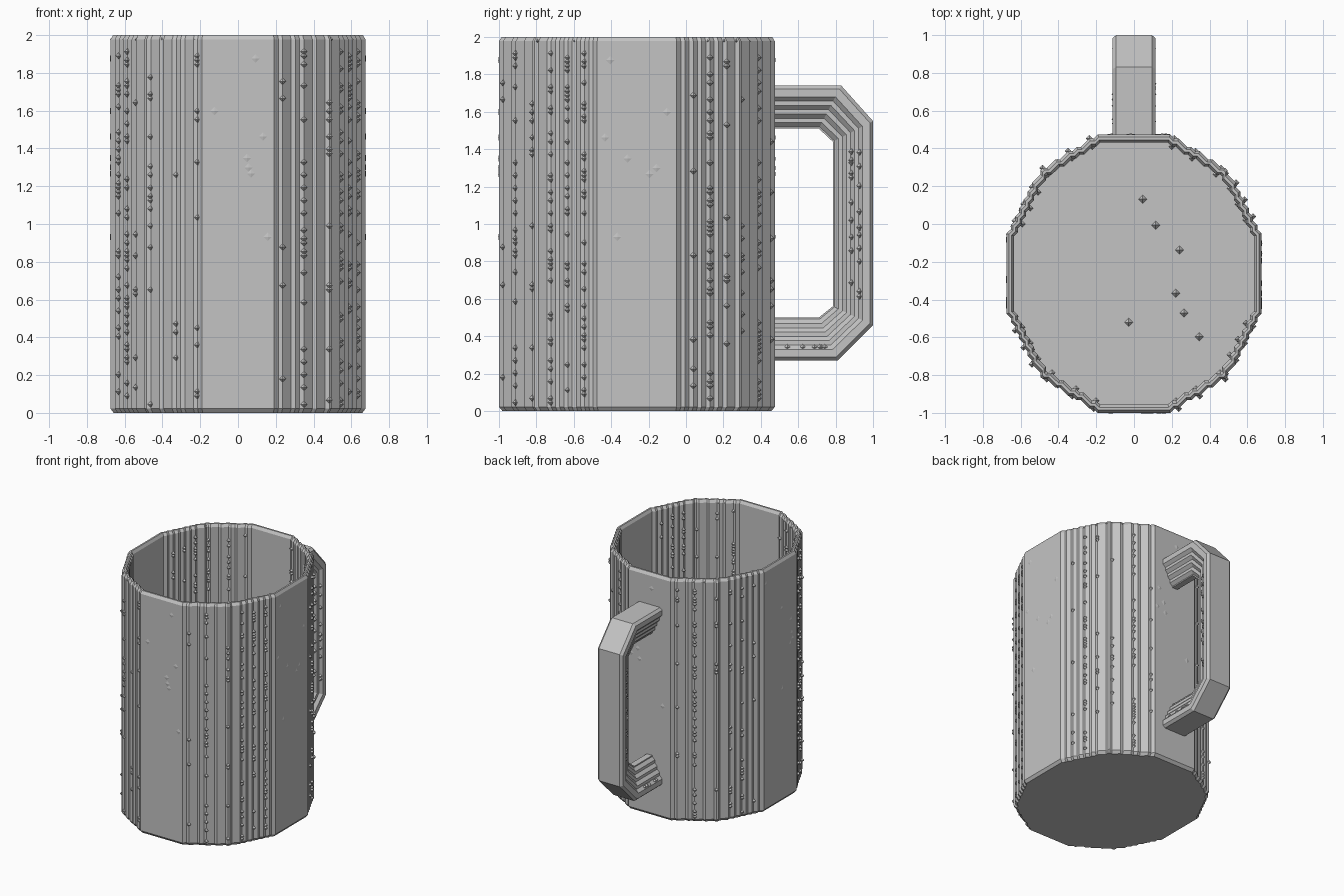
import bpy
import math
import random
from itertools import product

random.seed(4)
cube = bpy.data.objects.get("Cube")
if cube:
    bpy.data.objects.remove(cube)

RX, RY, CY = 0.675, 0.7375, -0.2625   # cup radii and centre
NX, NY = 30, 33                       # stair steps along each radius
H = RX / NX
TOP = 2.0

grey = bpy.data.materials.new("plain grey")
grey.use_nodes = True
grey.diffuse_color = (0.55, 0.55, 0.55, 1)
grey.node_tree.nodes["Principled BSDF"].inputs["Base Color"].default_value = grey.diffuse_color


def add_object(name, verts, faces):
    mesh = bpy.data.meshes.new(name)
    mesh.from_pydata(verts, [], faces)
    mesh.update()
    mesh.materials.append(grey)
    obj = bpy.data.objects.new(name, mesh)
    bpy.context.collection.objects.link(obj)
    return obj


def loft(name, rings):
    """Skin a list of equal-length rings and cap both ends."""
    n = len(rings[0])
    verts = [p for ring in rings for p in ring]
    faces = [tuple(reversed(range(n))), tuple(range(len(verts) - n, len(verts)))]
    for r in range(len(rings) - 1):
        for i in range(n):
            a, b = r * n + i, r * n + (i + 1) % n
            faces.append((a, b, b + n, a + n))
    return add_object(name, verts, faces)


def add_bumps(name, spots):
    """Small eight-sided nubs; each spot is a centre and three radii."""
    verts, faces = [], []
    for (x, y, z), (a, b, c) in spots:
        k = len(verts)
        verts += [(x - a, y, z), (x + a, y, z), (x, y - b, z),
                  (x, y + b, z), (x, y, z - c), (x, y, z + c)]
        for i, j, m in product((0, 1), repeat=3):
            face = (k + i, k + 2 + j, k + 4 + m)
            faces.append(face if (i + j + m) % 2 else face[::-1])
    return add_object(name, verts, faces)


# Stepped twelve-sided outline: one quarter, then mirrored
def column_height(u):
    c, s = math.cos(math.pi / 6), 0.5
    return min(1, (1 - u * c) / s, (1 - u * s) / c)


quarter, level = [], NY
for i in range(NX):
    new = min(NY, round(NY * column_height((i + 0.5) / NX) + 0.3))
    quarter += [(i, level - k - 0.5) for k in range(level - new)]
    quarter.append((i + 0.5, new))
    level = new
quarter += [(NX, level - k - 0.5) for k in range(level)]

back = quarter[::-1]
grid = back + [(-x, y) for x, y in quarter]
grid += [(-x, -y) for x, y in back] + [(x, -y) for x, y in quarter]


def is_corner(i):
    (ax, ay), (bx, by), (cx, cy) = grid[i - 1], grid[i], grid[(i + 1) % len(grid)]
    return abs((bx - ax) * (cy - by) - (by - ay) * (cx - bx)) > 1e-6


outline = [(x * RX / NX, y * RY / NY) for i, (x, y) in enumerate(grid) if is_corner(i)]


def ring(scale, z):
    return [(x * scale, CY + y * scale, z) for x, y in outline]


# Cup: outer wall, bevelled rim, inner wall and floor
WALL = 0.94
loft("cup", [ring(0.975, 0), ring(1, H), ring(1, TOP - H), ring(0.98, TOP),
             ring(0.96, TOP), ring(WALL, TOP - H), ring(WALL, 0.05)])

# Nubs along some of the step columns, outside and inside
nubs = []
for scale in (1, WALL):
    for i, (x, y) in enumerate(outline):
        if abs(x) > RX - H / 4 or abs(y) > RY - H / 4 or i % 4:
            continue
        density = random.choice((0.08, 0.2, 0.35))
        for k in range(2, int(TOP / H) - 2):
            if random.random() < density:
                nubs.append(((x * scale, CY + y * scale, k * H), (H * 0.8,) * 3))
add_bumps("wall_nubs", nubs)

# Chips along the rim
add_bumps("rim_nubs", [((x * 0.97, CY + y * 0.97, TOP - H), (H, H, H))
                       for x, y in random.sample(outline, 30)])

# Sparse specks on the flat panels and the floor
specks = []
for _ in range(7):
    z = random.uniform(0.1, 1.9)
    for side in (-1, 1):
        specks.append(((random.uniform(-0.17, 0.17), CY + side * RY, z), (H, 0.004, H)))
        specks.append(((side * RX, CY + random.uniform(-0.18, 0.18), z), (0.004, H, H)))
    specks.append(((random.uniform(-0.4, 0.4), CY + random.uniform(-0.4, 0.4), 0.05), (H, H, H)))
add_bumps("panel_specks", specks)

# Handle: flat outside, stepping narrower towards the inside
outer = [(0.455, 1.74), (0.83, 1.74), (1.0, 1.55), (1.0, 0.46), (0.81, 0.27), (0.455, 0.27)]
inner = [(0.455, 1.51), (0.71, 1.51), (0.785, 1.44), (0.785, 0.56), (0.71, 0.5), (0.455, 0.5)]
half, steps = [(0.095, 0), (0.115, 0.08)], 4
for k in range(steps):
    w, d = 0.115 - k * H, 0.26 + k * 0.2
    half += [(w, d), (w - H, d + 0.1)]
half.append((0.115 - steps * H, 1))
section = half + [(-w, d) for w, d in reversed(half)]
loft("handle", [[(w, oy + (iy - oy) * d, oz + (iz - oz) * d) for w, d in section]
                for (oy, oz), (iy, iz) in zip(outer, inner)])

# Nubs on the steps of the handle grip and lower arm
grip = []
for side in (-1, 1):
    for _ in range(22):
        k = random.randrange(2)
        x = side * (0.115 - (k + 0.7) * H)
        grip.append(((x, 0.93 - k * 0.043, random.uniform(0.6, 1.45)), (H * 0.8,) * 3))
    for _ in range(6):
        grip.append(((side * 0.1, random.uniform(0.5, 0.75), 0.34), (H * 0.8,) * 3))
add_bumps("handle_nubs", grip)
